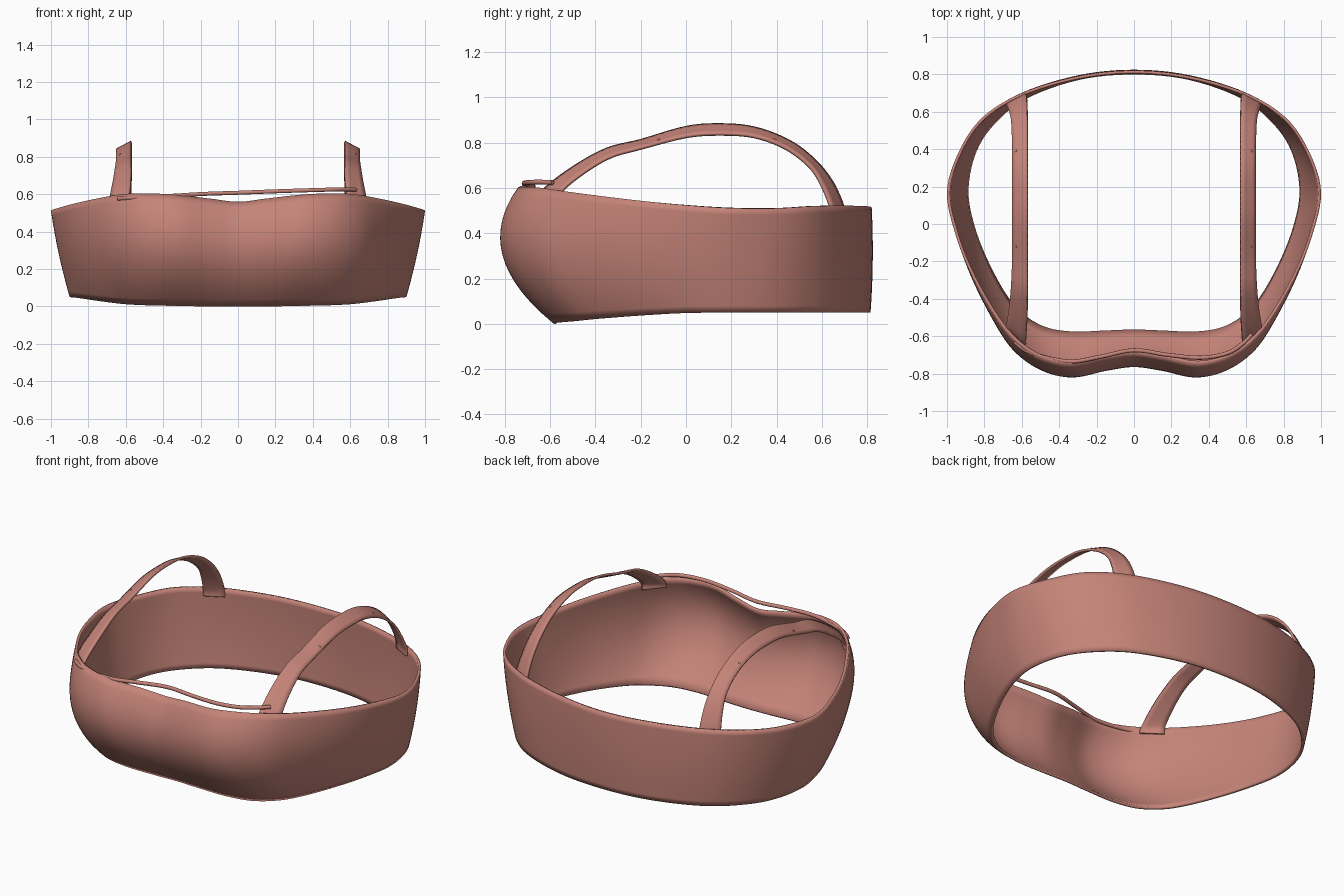
import bpy, math
from mathutils import Vector

if "Cube" in bpy.data.objects:
    bpy.data.objects.remove(bpy.data.objects["Cube"])

mat = bpy.data.materials.new("dusty_rose")
mat.diffuse_color = (0.56, 0.23, 0.19, 1)
mat.use_nodes = True
mat.node_tree.nodes["Principled BSDF"].inputs["Base Color"].default_value = mat.diffuse_color


def spline(pts, steps, closed=False):
    """Catmull-Rom through tuples of any length."""
    n, out = len(pts), []
    for i in range(n if closed else n - 1):
        q = [pts[(i + k) % n] if closed else pts[min(max(i + k, 0), n - 1)] for k in (-1, 0, 1, 2)]
        for s in range(steps):
            t = s / steps
            out.append([0.5 * (2 * b + (c - a) * t + (2 * a - 5 * b + 4 * c - d) * t * t
                               + (3 * b - a - 3 * c + d) * t ** 3) for a, b, c, d in zip(*q)])
    if not closed:
        out.append(list(pts[-1]))
    return out


def finish(ob, angle=40):
    ob.data.materials.append(mat)
    bpy.ops.object.select_all(action='DESELECT')
    ob.select_set(True)
    bpy.context.view_layer.objects.active = ob
    bpy.ops.object.shade_smooth_by_angle(angle=math.radians(angle))


def sheet(name, columns, thick, offset, closed=False):
    """Skin a grid of point columns and give it cloth thickness."""
    n, m = len(columns), len(columns[0])
    faces = []
    for i in range(n if closed else n - 1):
        a, b = i * m, ((i + 1) % n) * m
        faces += [(a + j, b + j, b + j + 1, a + j + 1) for j in range(m - 1)]
    me = bpy.data.meshes.new(name)
    me.from_pydata([p for c in columns for p in c], [], faces)
    ob = bpy.data.objects.new(name, me)
    bpy.context.collection.objects.link(ob)
    finish(ob)
    mod = ob.modifiers.new("thickness", 'SOLIDIFY')
    mod.thickness, mod.offset = thick, offset
    return ob


# Chest band: half outline front to back (bottom xy, middle xy, top xy, bottom z, top z)
half = [
    (0, -.575, 0, -.765, 0, -.69, .0, .56),
    (.15, -.58, .15, -.785, .15, -.71, .0, .577),
    (.33, -.585, .33, -.82, .34, -.745, .003, .598),
    (.48, -.56, .50, -.78, .50, -.71, .006, .605),
    (.60, -.49, .65, -.67, .62, -.635, .012, .60),
    (.69, -.39, .76, -.50, .73, -.51, .022, .582),
    (.79, -.21, .87, -.27, .86, -.29, .036, .554),
    (.865, -.02, .94, -.04, .95, -.07, .047, .53),
    (.90, .17, .968, .17, 1.0, .17, .05, .512),
    (.865, .37, .92, .38, .935, .39, .05, .51),
    (.77, .53, .80, .56, .81, .57, .05, .52),
    (.59, .68, .60, .70, .60, .70, .05, .522),
    (.30, .785, .30, .795, .30, .79, .05, .52),
    (0, .815, 0, .825, 0, .82, .05, .516)]
mirror = [(-p[0], p[1], -p[2], p[3], -p[4], p[5], p[6], p[7]) for p in half[-2:0:-1]]
columns = []
for p in spline(half + mirror, 6, True):
    col = []
    for j in range(17):
        v = j / 16
        w = ((v - .6) * (v - 1) / .6, v * (v - 1) / -.24, v * (v - .6) / .4)
        col.append((sum(w[k] * p[2 * k] for k in range(3)),
                    sum(w[k] * p[2 * k + 1] for k in range(3)),
                    p[6] + v * (p[7] - p[6])))
    columns.append(col)
sheet("chest_band", columns, .016, -1, True)

# Shoulder straps: inner (upper) edge xyz and outer (lower) edge xyz
edges = [
    (.58, -.645, .555, .68, -.55, .545),
    (.58, -.625, .595, .68, -.54, .595),
    (.572, -.50, .69, .665, -.44, .675),
    (.57, -.35, .772, .655, -.33, .738),
    (.57, -.20, .81, .65, -.20, .775),
    (.57, 0, .868, .65, 0, .826),
    (.57, .15, .88, .65, .15, .837),
    (.57, .30, .866, .65, .30, .826),
    (.57, .45, .81, .65, .44, .775),
    (.57, .56, .73, .655, .55, .69),
    (.572, .64, .635, .668, .605, .60),
    (.575, .69, .53, .68, .638, .515),
    (.575, .697, .475, .68, .642, .475)]
for side, sx in (("right", 1), ("left", -1)):
    cols = []
    for e in spline(edges, 5):
        a, b = Vector((sx * e[0], e[1], e[2])), Vector((sx * e[3], e[4], e[5]))
        cols.append([tuple(a.lerp(b, t / 4)) for t in range(5)])
    sheet("strap_" + side, cols, .014, 0)

    # Small studs on the strap
    for i, (y, z) in enumerate(((-.12, .81), (.39, .811))):
        bpy.ops.mesh.primitive_uv_sphere_add(segments=10, ring_count=6, radius=.008,
                                             location=(sx * .63, y, z))
        stud = bpy.context.object
        stud.name = f"stud_{side}_{i + 1}"
        finish(stud)

# Thin cord running along the front neckline
cord_pts = [(-.64, -.63, .577), (-.55, -.69, .581), (-.35, -.735, .592), (-.18, -.71, .602),
            (0, -.675, .608), (.18, -.70, .615), (.36, -.715, .621), (.50, -.69, .625),
            (.58, -.64, .626), (.63, -.59, .624)]
path = spline(cord_pts, 5)
cu = bpy.data.curves.new("neckline_cord", 'CURVE')
cu.dimensions = '3D'
cu.bevel_depth, cu.bevel_resolution, cu.use_fill_caps = .011, 3, True
sp = cu.splines.new('POLY')
sp.points.add(len(path) - 1)
for pt, co in zip(sp.points, path):
    pt.co = (*co, 1)
cord = bpy.data.objects.new("neckline_cord", cu)
bpy.context.collection.objects.link(cord)
cu.materials.append(mat)
sp.use_smooth = True
